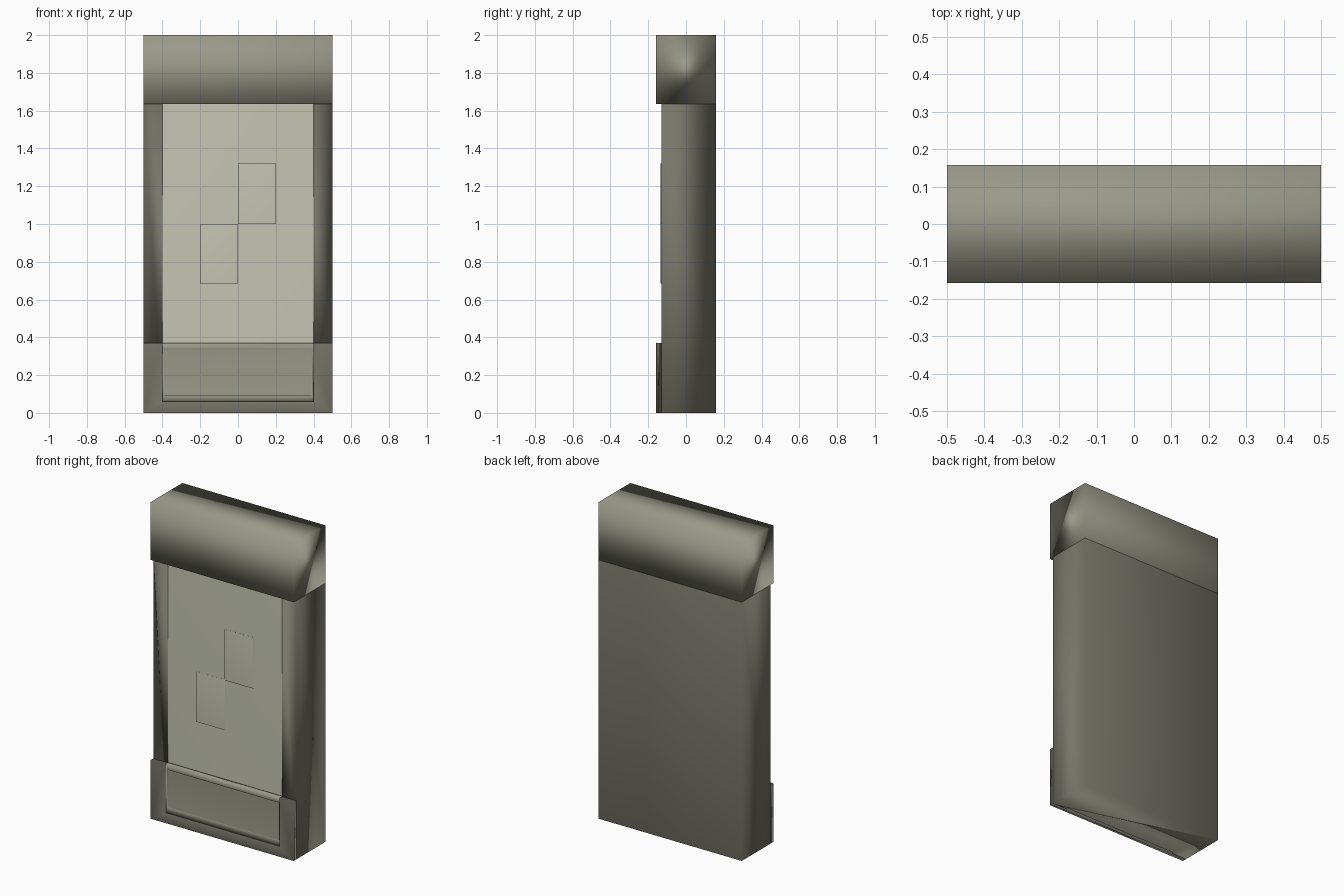
import bpy, bmesh
from mathutils import Vector

cube = bpy.data.objects.get("Cube")
if cube:
    bpy.data.objects.remove(cube, do_unlink=True)


def material(name, rgb):
    mat = bpy.data.materials.new(name)
    mat.use_nodes = True
    mat.diffuse_color = (*rgb, 1)
    mat.node_tree.nodes["Principled BSDF"].inputs["Base Color"].default_value = (*rgb, 1)
    return mat


DARK = material("dark stone grey", (0.185, 0.181, 0.144))
MID = material("warm grey", (0.319, 0.317, 0.25))
LIGHT = material("pale grey", (0.56, 0.565, 0.456))


def finish(name, bm, mat):
    """Turn the bmesh into a smooth object whose normals follow the large faces."""
    bmesh.ops.recalc_face_normals(bm, faces=bm.faces)
    for face in bm.faces:
        face.smooth = True
    mesh = bpy.data.meshes.new(name)
    bm.to_mesh(mesh)
    bm.free()
    mesh.materials.append(mat)
    obj = bpy.data.objects.new(name, mesh)
    bpy.context.collection.objects.link(obj)
    obj.modifiers.new("Weighted normals", "WEIGHTED_NORMAL")
    return obj


def prism(outline, depth):
    """Extrude a closed outline of 3D points along a vector."""
    bm = bmesh.new()
    base = bm.faces.new([bm.verts.new(p) for p in outline])
    ext = bmesh.ops.extrude_face_region(bm, geom=[base], use_keep_orig=True)
    moved = [g for g in ext["geom"] if isinstance(g, bmesh.types.BMVert)]
    bmesh.ops.translate(bm, verts=moved, vec=depth)
    bmesh.ops.recalc_face_normals(bm, faces=bm.faces)
    return bm


def box(x0, x1, y0, y1, z0, z1):
    return prism([(x0, y0, z0), (x1, y0, z0), (x1, y0, z1), (x0, y0, z1)],
                 Vector((0, y1 - y0, 0)))


W, IN = 0.5, 0.4            # outer and inner half widths
FRONT, BACK = -0.158, 0.158
FACE, SCREEN = -0.13, -0.126
SILL, LOW, HIGH, TOP = 0.06, 0.37, 1.635, 2.0

# Main body with a shallow full-height front recess between two posts
half = [(W, BACK), (W, FACE), (IN, FACE), (IN, SCREEN + 0.006)]
plan = half + [(-x, y) for x, y in reversed(half)]
finish("body", prism([(x, y, 0) for x, y in plan], Vector((0, 0, HIGH))), DARK)

# Overhanging top cap
finish("top_cap", box(-W, W, FRONT, BACK, HIGH, TOP), MID)

# U-shaped raised surround at the foot
half = [(W, 0), (W, LOW), (IN, LOW), (IN, SILL)]
u_shape = half + [(-x, z) for x, z in reversed(half)]
finish("foot_surround", prism([(x, FRONT, z) for x, z in u_shape],
                              Vector((0, FACE - FRONT, 0))), DARK)

# Large front panel
finish("front_panel", box(-IN, IN, SCREEN, -0.11, SILL, HIGH), LIGHT)

# Two thin raised plates set corner to corner
for name, x, z0, z1 in (("upper_plate", 0.1, 1.0, 1.32), ("lower_plate", -0.1, 0.685, 1.0)):
    finish(name, box(x - 0.1, x + 0.1, -0.135, SCREEN + 0.001, z0, z1), LIGHT)

# Foot panel with a sunken rectangle
bm = box(-IN, IN, -0.148, -0.115, SILL, LOW)
front = min(bm.faces, key=lambda f: f.calc_center_median().y)
bmesh.ops.inset_region(bm, faces=[front], thickness=0.05)
for v in front.verts:
    v.co.x *= 0.375 / 0.35
bmesh.ops.inset_region(bm, faces=[front], thickness=0.001, depth=-0.01)
finish("foot_panel", bm, MID)
